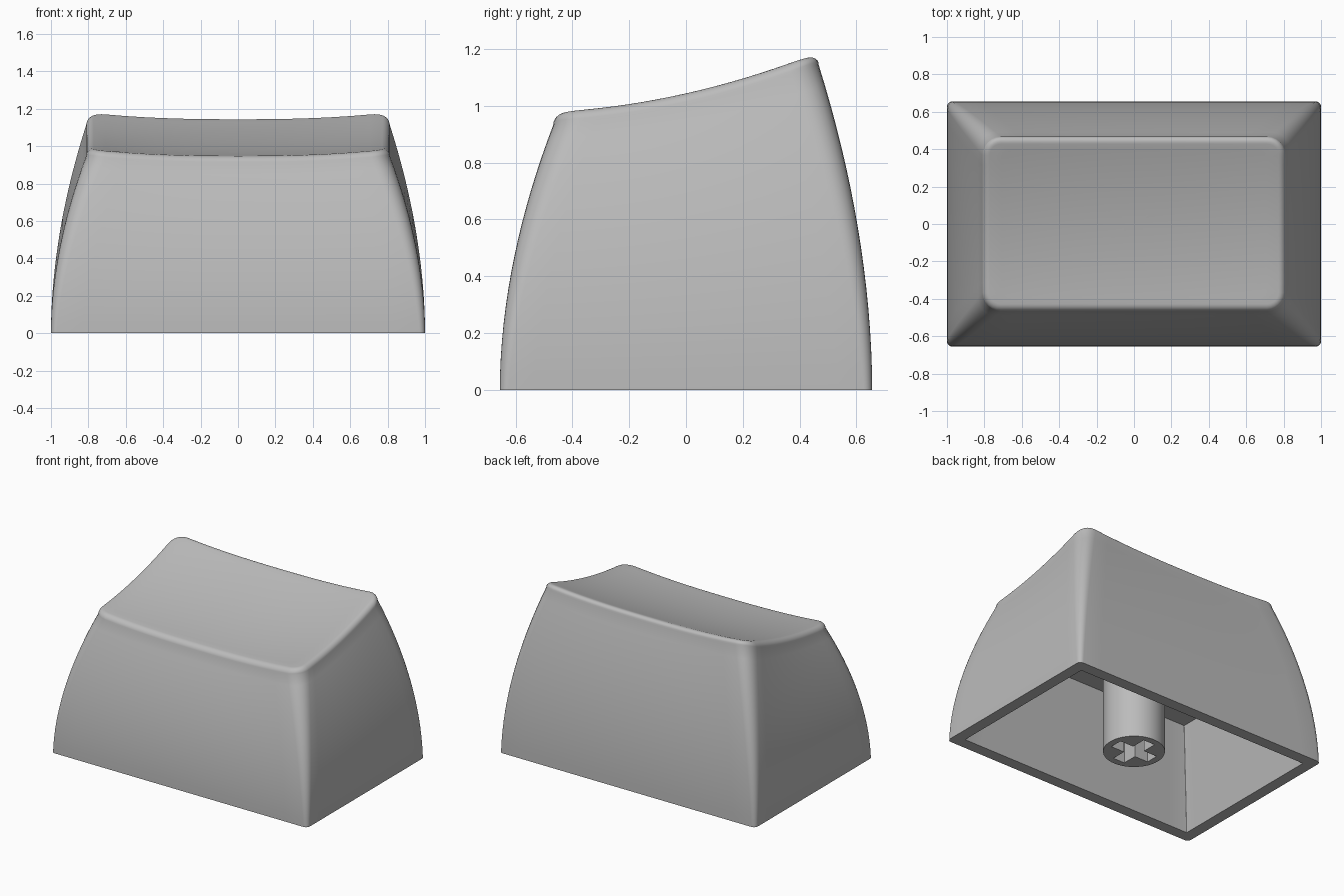
import bpy, bmesh, math
from mathutils import Vector

cube = bpy.data.objects.get("Cube")
if cube:
    bpy.data.objects.remove(cube, do_unlink=True)

grey = bpy.data.materials.new("plain_grey")
grey.use_nodes = True
GREY = (0.5, 0.5, 0.5, 1)
grey.diffuse_color = GREY
grey.node_tree.nodes["Principled BSDF"].inputs["Base Color"].default_value = GREY

BASE, TOP = (1.0, 0.656), (0.812, 0.468)   # half sizes of the cap
FILLET = 0.04
SIDE, CORNER = 14, 6                       # points per side and corner


def finish(name, bm, angle):
    bmesh.ops.recalc_face_normals(bm, faces=bm.faces)
    mesh = bpy.data.meshes.new(name)
    bm.to_mesh(mesh)
    bm.free()
    mesh.materials.append(grey)
    obj = bpy.data.objects.new(name, mesh)
    bpy.context.collection.objects.link(obj)
    bpy.ops.object.select_all(action='DESELECT')
    bpy.context.view_layer.objects.active = obj
    obj.select_set(True)
    bpy.ops.object.shade_smooth_by_angle(angle=math.radians(angle))
    return obj


def rounded_rect(hx, hy, r):
    """Counter-clockwise outline; corner arcs joined by subdivided sides."""
    arcs = []
    for k, (sx, sy) in enumerate([(1, 1), (-1, 1), (-1, -1), (1, -1)]):
        centre = Vector((sx * (hx - r), sy * (hy - r)))
        arcs.append([centre + r * Vector((math.cos(a), math.sin(a)))
                     for a in [(k + i / CORNER) * math.pi / 2 for i in range(CORNER + 1)]])
    pts = []
    for k, arc in enumerate(arcs):
        pts += arc
        pts += [arc[-1].lerp(arcs[(k + 1) % 4][0], i / SIDE) for i in range(1, SIDE)]
    return pts


def dish(x, y):
    """Height of the scooped, back-raised top."""
    ridge = 1.045 + 0.225 * y + 0.18 * y * y
    return ridge - 0.033 * (1 - min(1, abs(x) / 0.78) ** 2.5)


def bridge(bm, a, b):
    n = len(a)
    for i in range(n):
        bm.faces.new((a[i], a[(i + 1) % n], b[(i + 1) % n], b[i]))


# Cap shell: bowed walls, rounded lip and dished top
bm = bmesh.new()
rim = rounded_rect(*TOP, 0.1)
rings = []
STEPS = 16
for i in range(STEPS + 1):
    t = i / STEPS
    bow = t ** 1.9
    hx, hy = (b + (e - b) * bow for b, e in zip(BASE, TOP))
    outline = rounded_rect(hx, hy, 0.03 + 0.07 * t)
    rings.append([(p.x, p.y, t * (dish(q.x, q.y) - FILLET)) for p, q in zip(outline, rim)])
for i in range(1, 7):
    a = i / 6 * math.pi / 2
    inset = FILLET * (1 - math.cos(a))
    lip = rounded_rect(TOP[0] - inset, TOP[1] - inset, 0.1 - inset)
    drop = FILLET * (1 - math.sin(a))
    rings.append([(p.x, p.y, dish(p.x, p.y) - drop) for p in lip])
for i in range(1, 12):
    s = 1 - i / 12
    rings.append([(p.x * s, p.y * s, dish(p.x * s, p.y * s)) for p in lip])
loops = [[bm.verts.new(p) for p in ring] for ring in rings]
for a, b in zip(loops, loops[1:]):
    bridge(bm, a, b)
centre = bm.verts.new((0, 0, dish(0, 0)))
for i, v in enumerate(loops[-1]):
    bm.faces.new((v, loops[-1][(i + 1) % len(loops[-1])], centre))

# Hollow underside: flat rim, tapered inner walls, flat ceiling
mouth, ceiling = [[bm.verts.new((p.x, p.y, z)) for p in rounded_rect(hx, hy, 0.004)]
                  for hx, hy, z in ((0.92, 0.575, 0), (0.79, 0.445, 0.68))]
bridge(bm, loops[0], mouth)
bridge(bm, mouth, ceiling)
bm.faces.new(ceiling)
finish("cap_shell", bm, 40)

# Stem: round post with a cross-shaped socket
bm = bmesh.new()
L, W, R = 0.15, 0.045, 0.197
quarter = [(L, -W), (L, W), (W, W)]
cross = []
for k in range(4):
    c, s = round(math.cos(k * math.pi / 2)), round(math.sin(k * math.pi / 2))
    cross += [(x * c - y * s, x * s + y * c) for x, y in quarter]
circle = [(R * math.cos(a), R * math.sin(a))
          for a in [i * math.tau / 48 for i in range(48)]]
edges = []
for outline, depth, capped in ((circle, 0.69, False), (cross, 0.3, True)):
    low = [bm.verts.new((x, y, 0)) for x, y in outline]
    high = [bm.verts.new((x, y, depth)) for x, y in outline]
    bridge(bm, low, high)
    if capped:
        bm.faces.new(high)
    edges += [bm.edges.get((low[i - 1], low[i])) for i in range(len(low))]
bmesh.ops.triangle_fill(bm, edges=edges, use_beauty=True)
finish("stem", bm, 35)
